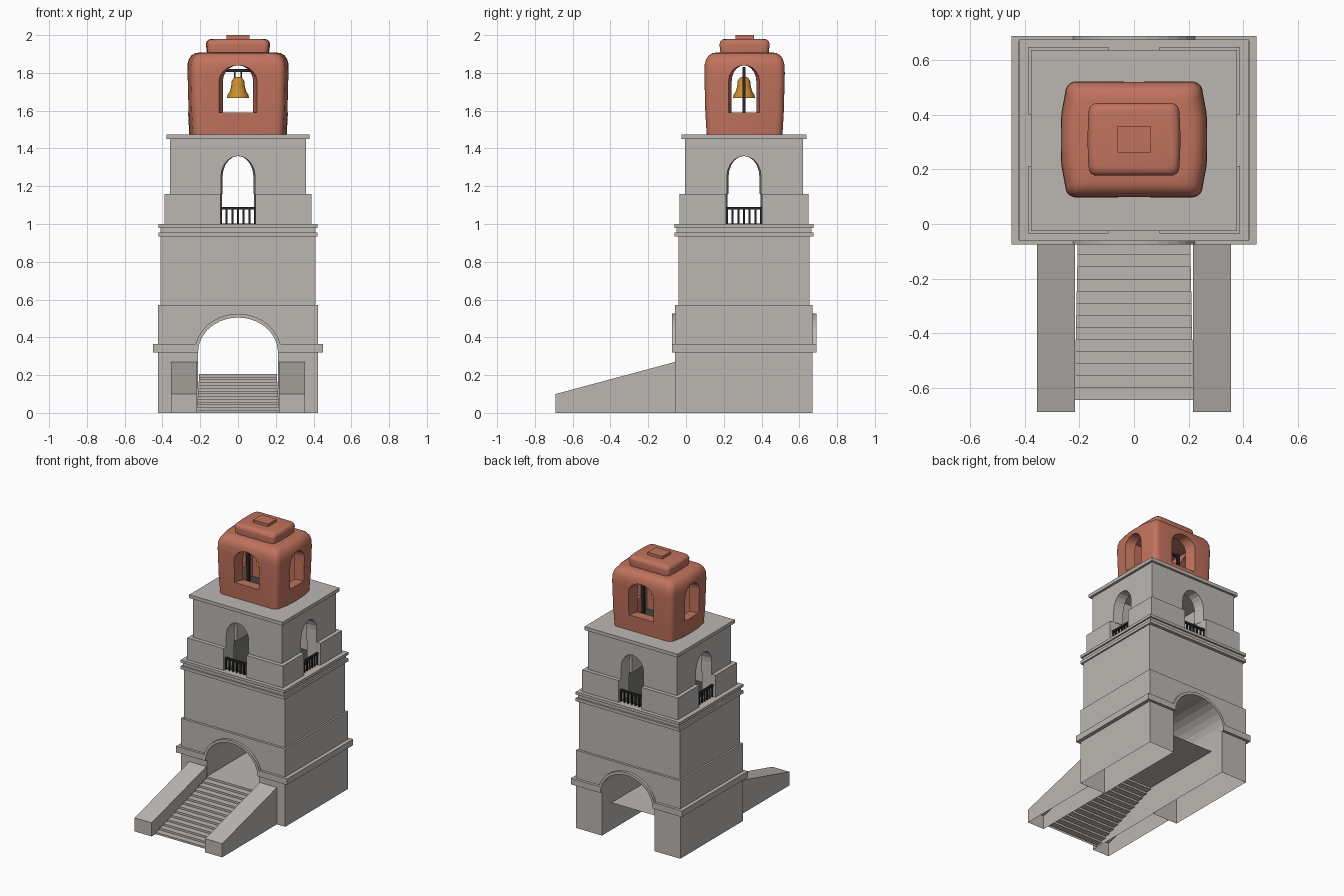
import bpy, bmesh, math
from mathutils import Matrix

if "Cube" in bpy.data.objects:
    bpy.data.objects.remove(bpy.data.objects["Cube"])

CY = 0.307  # centre of the tower in y


def mat(name, rgb):
    m = bpy.data.materials.new(name)
    m.diffuse_color = (*rgb, 1)
    m.use_nodes = True
    m.node_tree.nodes["Principled BSDF"].inputs["Base Color"].default_value = m.diffuse_color
    return m


STONE = mat("pale_stone", (0.50, 0.475, 0.45))
CLAY = mat("terracotta", (0.53, 0.17, 0.11))
IRON = mat("black_iron", (0.02, 0.02, 0.02))
FLOOR = mat("dark_floor", (0.06, 0.06, 0.05))
GOLD = mat("bell_gold", (0.60, 0.27, 0.03))


def mesh(name, verts, faces, m, fix=True):
    me = bpy.data.meshes.new(name)
    me.from_pydata(verts, [], faces)
    if fix:
        bm = bmesh.new()
        bm.from_mesh(me)
        bmesh.ops.recalc_face_normals(bm, faces=bm.faces)
        bm.to_mesh(me)
        bm.free()
    ob = bpy.data.objects.new(name, me)
    bpy.context.collection.objects.link(ob)
    if m:
        me.materials.append(m)
    return ob


def loft(name, rings, m):
    n = len(rings[0])
    verts = [p for r in rings for p in r]
    faces = [(k * n + i, k * n + (i + 1) % n, (k + 1) * n + (i + 1) % n, (k + 1) * n + i)
             for k in range(len(rings) - 1) for i in range(n)]
    faces += [tuple(range(n))[::-1], tuple(range((len(rings) - 1) * n, len(rings) * n))]
    return mesh(name, verts, faces, m)


def box(name, x0, x1, y0, y1, z0, z1, m):
    ring = lambda z: [(x0, y0, z), (x1, y0, z), (x1, y1, z), (x0, y1, z)]
    return loft(name, [ring(z0), ring(z1)], m)


def block(name, hx, y0, y1, z0, z1, m=STONE):
    return box(name, -hx, hx, y0, y1, z0, z1, m)


def prism_y(name, pts, y0, y1, m):
    return loft(name, [[(x, y, z) for x, z in pts] for y in (y0, y1)], m)


def open_bottom(ob):
    bm = bmesh.new()
    bm.from_mesh(ob.data)
    low = [f for f in bm.faces if all(v.co.z < 1e-4 for v in f.verts)]
    bmesh.ops.delete(bm, geom=low, context='FACES')
    bm.to_mesh(ob.data)
    bm.free()


def cut(ob, cutters):
    for c in cutters:
        md = ob.modifiers.new("cut", 'BOOLEAN')
        md.operation, md.solver, md.object = 'DIFFERENCE', 'EXACT', c
    dg = bpy.context.evaluated_depsgraph_get()
    me = bpy.data.meshes.new_from_object(ob.evaluated_get(dg))
    ob.modifiers.clear()
    ob.data = me


def smooth(ob, deg=35):
    bpy.ops.object.select_all(action='DESELECT')
    ob.select_set(True)
    bpy.context.view_layer.objects.active = ob
    bpy.ops.object.shade_smooth_by_angle(angle=math.radians(deg))


def arch(w, z0, zs, h, n=10):
    return [(w, z0)] + [(w * math.cos(math.pi * i / n), zs + h * math.sin(math.pi * i / n))
                        for i in range(n + 1)] + [(-w, z0)]


def flared_cutter(sideways, w_out, w_in, outer, inner, z0, zs, h):
    # arched tunnel through the whole tower, narrower on the inside of the walls
    rings = []
    for d, w in ((-outer, w_out), (-inner, w_in), (inner, w_in), (outer, w_out)):
        rings.append([(d, x + CY, z) if sideways else (x, d + CY, z) for x, z in arch(w, z0, zs, h)])
    return loft("cutter", rings, None)


# gate base with arched passage, open underneath
AW = 0.212
base = prism_y("gate_base", [(-0.423, 0), (-0.423, 0.57), (0.423, 0.57), (0.423, 0)]
               + arch(AW, 0, 0.32, 0.185, 14), -0.057, 0.67, STONE)
open_bottom(base)

# band with arch moulding, front and back, and its side runs
inner = arch(AW, 0.32, 0.32, 0.185, 14)[1:-1]
outer = [(0.23 * math.cos(a), 0.32 + 0.205 * math.sin(a))
         for a in [0.22 + (math.pi - 0.44) * i / 14 for i in range(15)]]
band = [(0.45, 0.32), (0.45, 0.365)] + outer + [(-0.45, 0.365), (-0.45, 0.32)] + inner[::-1]
prism_y("front_band", band, -0.075, -0.05, STONE)
prism_y("back_band", band, 0.663, 0.69, STONE)
for s, n in ((-1, "left"), (1, "right")):
    x0, x1 = sorted((s * 0.41, s * 0.45))
    box(n + "_band", x0, x1, -0.052, 0.665, 0.32, 0.365, STONE)
    # sloping stair cheek
    prof = [(-0.69, 0), (-0.69, 0.1), (-0.057, 0.27), (-0.057, 0)]
    cheek = loft(n + "_stair_wall", [[(s * x, y, z) for y, z in prof] for x in (0.217, 0.355)], STONE)
    open_bottom(cheek)

# stairs and passage floor as one sheet
N, path = 14, []
for i in range(N):
    y = -0.645 + i * 0.575 / (N - 1)
    path += [(y, 0.205 * i / N), (y, 0.205 * (i + 1) / N)]
path.append((0.57, 0.205))
verts = []
for y, z in path:
    w = 0.218 - 0.06 * z
    verts += [(-w, y, z), (w, y, z)]
mesh("stairs", verts, [(2 * i, 2 * i + 1, 2 * i + 3, 2 * i + 2) for i in range(len(path) - 1)], STONE, False)

# middle storey and ledges
block("middle_storey", 0.41, -0.04, 0.653, 0.57, 0.985)
block("lower_ledge", 0.421, -0.062, 0.676, 0.933, 0.955)
block("ledge_core", 0.41, -0.05, 0.664, 0.955, 0.98)
block("upper_ledge", 0.421, -0.062, 0.676, 0.98, 1.0)

# gallery storey: hollow walls with arched openings
room = block("cutter", 0.285, 0.075, 0.539, 0.9, 1.6, None)
low_cuts = [flared_cutter(s, 0.1, 0.085, 0.45, i, 0.9, 1.25, 0.11) for s, i in ((0, 0.22), (1, 0.27))]
up_cuts = [flared_cutter(s, 0.092, 0.08, 0.37 if s else 0.32, i, 0.9, 1.25, 0.11)
           for s, i in ((0, 0.22), (1, 0.27))]
cut(block("gallery_parapet", 0.388, -0.035, 0.648, 1.0, 1.16), [room] + low_cuts)
cut(block("gallery_walls", 0.36, -0.006, 0.62, 1.16, 1.45), [room] + up_cuts)
block("gallery_floor", 0.30, 0.0, 0.61, 0.998, 1.003, FLOOR)
block("gallery_cap", 0.378, -0.025, 0.637, 1.45, 1.475)

# iron railings in the four openings
for k, name in enumerate(("front", "right", "back", "left")):
    d = 0.32 if k % 2 == 0 else 0.365
    parts = [box("rail", -0.1, 0.1, -d - 0.007, -d + 0.007, 1.076, 1.09, IRON)]
    for i in range(7):
        x = -0.09 + 0.03 * i
        parts.append(box("bar", x - 0.005, x + 0.005, -d - 0.005, -d + 0.005, 1.0, 1.08, IRON))
    bpy.ops.object.select_all(action='DESELECT')
    for p in parts:
        p.select_set(True)
    bpy.context.view_layer.objects.active = parts[0]
    bpy.ops.object.join()
    parts[0].name = name + "_railing"
    parts[0].data.transform(Matrix.Translation((0, CY, 0)) @ Matrix.Rotation(k * math.pi / 2, 4, 'Z'))


# rounded terracotta bell house
def ring(hx, hy, r, bow, z, cy=0.31):
    pts = []
    for q, (sx, sy) in enumerate(((1, 1), (-1, 1), (-1, -1), (1, -1))):
        for i in range(6):
            a = (q + i / 5) * math.pi / 2
            pts.append((sx * (hx - bow - r) + r * math.cos(a), sy * (hy - r) + r * math.sin(a)))
        if q in (0, 2):  # flat front or back
            pts.append((0, sy * hy))
        else:  # bowed left or right
            for t in (-0.45, 0, 0.45):
                pts.append((sx * (hx - bow * t * t), -sx * t * hy if sx > 0 else -t * hy))
                if sx > 0:
                    pts[-1] = (pts[-1][0], t * hy)
    return [(x, y + cy, z) for x, y in pts]


house = loft("bell_house", [ring(0.27 - d, 0.213 - d, 0.04, 0.018, z) for z, d in (
    (1.475, 0.012), (1.6, 0.005), (1.8, 0.0), (1.845, 0.002), (1.873, 0.010),
    (1.893, 0.024), (1.904, 0.042), (1.908, 0.065))], CLAY)
hroom = block("cutter", 0.195, 0.175, 0.445, 1.40, 1.865, None)
hcuts = [flared_cutter(0, 0.106, 0.08, 0.23, 0.13, 1.59, 1.755, 0.085),
         flared_cutter(1, 0.088, 0.064, 0.29, 0.19, 1.59, 1.755, 0.085)]
cut(house, [hroom] + hcuts)
smooth(house)
lid = loft("roof_step", [ring(0.17 - d, 0.133 - d, 0.03, 0.004, z) for z, d in (
    (1.90, 0.006), (1.95, 0.0), (1.966, 0.004), (1.976, 0.014), (1.98, 0.028))], CLAY)
smooth(lid)
block("roof_cap", 0.06, 0.262, 0.36, 1.975, 2.0, CLAY)
block("bell_house_floor", 0.2, 0.17, 0.45, 1.474, 1.48, FLOOR)

# bell frame, hanger and bell
box("bell_beam", -0.14, 0.14, CY - 0.008, CY + 0.008, 1.806, 1.82, IRON)
for s, n in ((-1, "left"), (1, "right")):
    box(n + "_bell_post", s * 0.13 - 0.009, s * 0.13 + 0.009, CY - 0.008, CY + 0.008, 1.478, 1.83, IRON)
    box(n + "_bell_hanger", s * 0.016 - 0.004, s * 0.016 + 0.004, CY - 0.005, CY + 0.005, 1.772, 1.808, IRON)
prof = [(0.058, 1.668), (0.056, 1.682), (0.042, 1.705), (0.036, 1.73), (0.033, 1.757), (0.024, 1.773), (0.01, 1.779)]
bell = loft("bell", [[(r * math.cos(i * math.pi / 8), CY + r * math.sin(i * math.pi / 8), z)
                      for i in range(16)] for r, z in prof], GOLD)
smooth(bell, 40)

# remove the cutters
for ob in [o for o in bpy.data.objects if o.name.startswith("cutter")]:
    bpy.data.objects.remove(ob)
